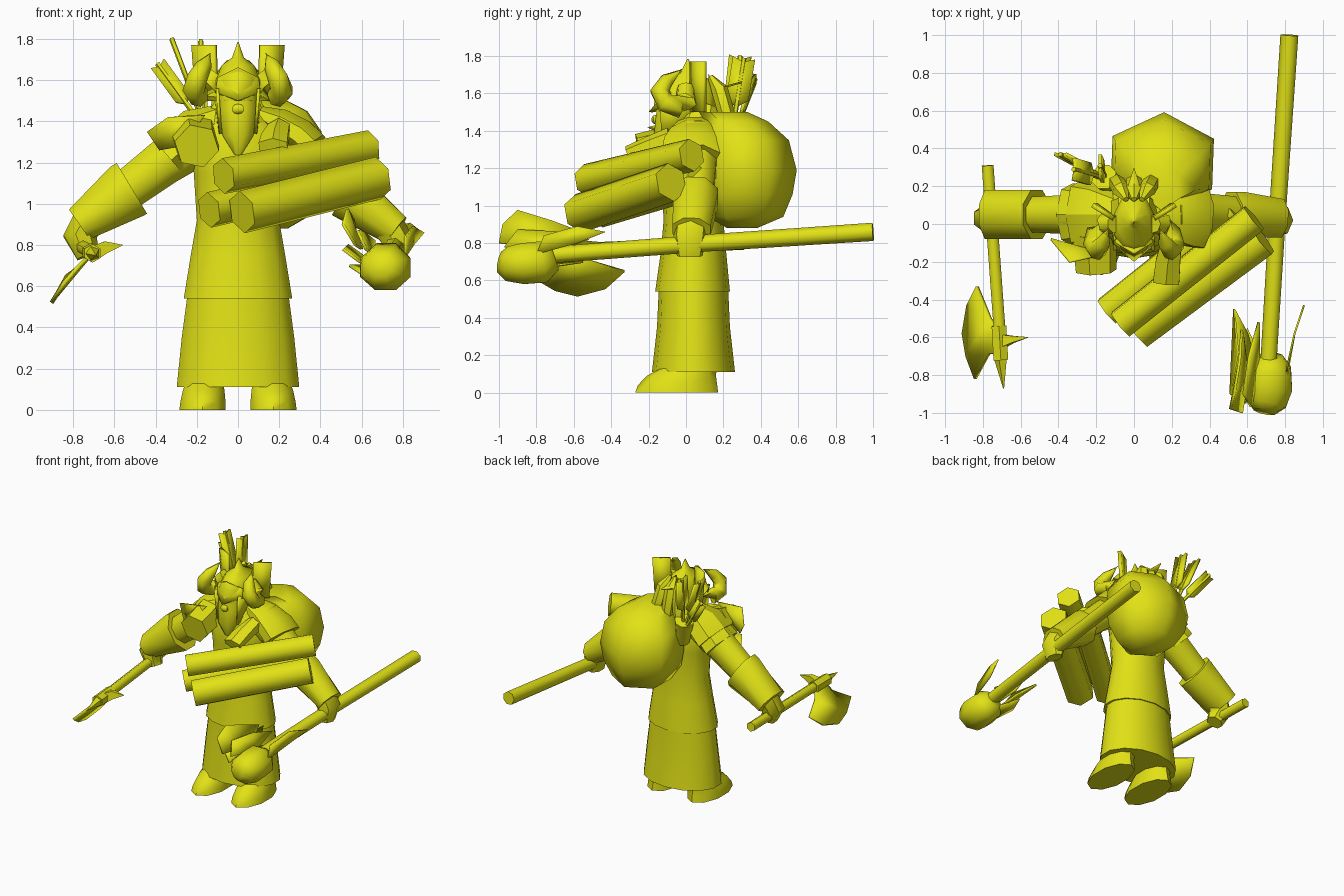
import bpy, bmesh, math
from mathutils import Vector as V

mat = bpy.data.materials.new("yellow")
mat.diffuse_color = (0.76, 0.76, 0.008, 1)


def finish(name, bm, angle=35, thick=0):
    bmesh.ops.recalc_face_normals(bm, faces=bm.faces)
    me = bpy.data.meshes.new(name)
    bm.to_mesh(me)
    bm.free()
    me.shade_smooth()
    me.set_sharp_from_angle(angle=math.radians(angle))
    me.materials.append(mat)
    ob = bpy.data.objects.new(name, me)
    bpy.context.collection.objects.link(ob)
    if thick:
        m = ob.modifiers.new("thickness", 'SOLIDIFY')
        m.thickness, m.offset = thick, 0
    return ob


def tube(name, pts, n=8, rot=0.5, angle=50, level=False):
    """Loft of elliptical rings (x, y, z, radius, depth radius); level keeps rings horizontal."""
    bm, rings = bmesh.new(), []
    cs = [V(p[:3]) for p in pts]
    for i, p in enumerate(pts):
        t = (cs[min(i + 1, len(cs) - 1)] - cs[max(i - 1, 0)]).normalized()
        if level:
            t = V((0, 0, 1))
        ref = V((0, 1, 0)) if abs(t.y) < 0.75 else V((0, 0, 1))
        u = ref.cross(t).normalized()
        v = t.cross(u)
        ra, rb = p[3], p[-1]
        rings.append([bm.verts.new(cs[i] + u * ra * math.cos(a) + v * rb * math.sin(a))
                      for a in [(k + rot) * math.tau / n for k in range(n)]])
    for a, b in zip(rings, rings[1:]):
        for k in range(n):
            bm.faces.new((a[k], a[(k + 1) % n], b[(k + 1) % n], b[k]))
    bm.faces.new(rings[0])
    bm.faces.new(rings[-1])
    return finish(name, bm, angle)


def plate(name, pts, thick=0.012):
    bm = bmesh.new()
    bm.faces.new([bm.verts.new(p) for p in pts])
    return finish(name, bm, 20, thick)


def ball(name, c, s, seg=10, rings=7):
    bm = bmesh.new()
    bmesh.ops.create_uvsphere(bm, u_segments=seg, v_segments=rings, radius=1)
    for v in bm.verts:
        v.co = V((v.co.x * s[0] + c[0], v.co.y * s[1] + c[1], v.co.z * s[2] + c[2]))
    return finish(name, bm, 50)


# robe in two tiers, then chest
tube("robe_skirt", [(0, .04, .11, .305, .222), (0, .04, .35, .28, .195), (0, .04, .57, .25, .185)], 14)
tube("robe_tunic", [(0, .035, .54, .27, .2), (0, .04, .75, .235, .175), (0, .04, .92, .205, .16),
                    (0, .04, 1.15, .22, .17), (0, .04, 1.32, .25, .18), (0, .05, 1.42, .17, .14),
                    (0, .05, 1.48, .09, .1)], 14, level=True)

# boots, flat on the ground
for s in (-1, 1):
    tube("boot", [(s * .172, -.05, 0, .118, .222), (s * .17, -.045, .04, .115, .212),
                  (s * .167, -.025, .09, .107, .185), (s * .162, .02, .135, .095, .145),
                  (s * .155, .05, .2, .08, .1)], 10, level=True)

# faceted sack on the back
tube("sack", [(.18, .3, .88, .07, .08), (.16, .32, .94, .21, .2), (.15, .32, 1.06, .285, .25),
              (.15, .325, 1.19, .31, .267), (.15, .31, 1.35, .29, .24), (.16, .27, 1.45, .2, .17),
              (.15, .2, 1.5, .1, .13)], 6, 0.47, 75, True)

# bundle of logs carried under the arm
for a, b, r in (((-.07, -.53, 1.135), (.635, .03, 1.27), .088),
                ((.02, -.57, .96), (.68, -.08, 1.125), .105),
                ((-.14, -.46, .97), (.53, .075, 1.13), .088)):
    tube("log", [(*a, r), (*b, r)], 6, 0.2, 70)

# arms: sleeve, flared cuff, hand
tube("right_sleeve", [(-.17, .05, 1.33, .14, .13), (-.36, .05, 1.2, .12, .11), (-.56, .05, 1.05, .105, .1)], 8)
tube("right_cuff", [(-.515, .05, 1.075, .155, .14), (-.54, .05, 1.06, .155, .14), (-.77, .05, .9, .095, .14)], 8)
tube("right_hand", [(-.72, .05, .94, .08, .09), (-.77, .03, .84, .085, .08), (-.73, .02, .75, .06, .06)], 7)
tube("left_sleeve", [(.17, .05, 1.35, .14, .13), (.36, .06, 1.2, .11, .11), (.55, .05, 1.03, .1, .1)], 8)
tube("left_cuff", [(.515, .05, 1.05, .13, .13), (.55, .05, 1.03, .13, .13), (.77, .03, .87, .085, .11)], 8)
tube("left_hand", [(.71, .03, .92, .085, .09), (.765, .02, .83, .08, .09), (.755, .02, .73, .05, .07)], 7)

# shoulder armour: rolled guard and overlapping plates
tube("right_guard", [(-.2, -.25, 1.28, .11), (-.21, -.05, 1.32, .12)], 6, 0.2, 30)
for z, w, x in ((1.36, .15, -.2), (1.31, .13, -.25)):
    tube("right_pauldron", [(x - .09, .05, z - .08, .11, w + .04), (x, .05, z, .11, w + .02),
                            (x + .14, .05, z + .08, .05, w - .06)], 7, angle=30)
plate("right_pauldron_flap", [(-.34, -.2, 1.42), (-.44, -.08, 1.35), (-.38, -.12, 1.26), (-.27, -.19, 1.28),
                              (-.16, -.16, 1.43)])
tube("left_pauldron", [(.36, .03, 1.27, .09, .17), (.3, .04, 1.33, .09, .17), (.2, .05, 1.39, .08, .14),
                       (.1, .05, 1.44, .04, .1)], 8, angle=30)
tube("left_guard", [(.17, -.31, 1.28, .08, .04), (.18, -.2, 1.32, .075, .05), (.2, -.08, 1.36, .06)], 6, angle=30)
tube("collar", [(0, .06, 1.38, .2, .18), (0, .07, 1.47, .13, .14), (0, .1, 1.55, .09, .1)], 8, angle=30)

# head: face, beard, helmet with peak and spike
ball("nose", (0, -.165, 1.46), (.035, .02, .025), 6, 5)
tube("beard", [(0, -.13, 1.24, .02, .015), (0, -.12, 1.33, .08, .06), (0, -.08, 1.46, .1, .09),
               (0, -.06, 1.54, .1, .1)], 8, level=True)
tube("helmet", [(0, -.01, 1.5, .11, .165), (0, 0, 1.6, .112, .165), (0, .01, 1.67, .085, .125),
                (0, .01, 1.71, .03, .04), (0, .01, 1.785, .003, .003)], 10, level=True)
plate("helmet_brow", [(-.11, -.1, 1.54), (-.1, -.09, 1.61), (0, -.15, 1.66), (.1, -.09, 1.61),
                      (.11, -.1, 1.54), (0, -.19, 1.5)], .02)
for s in (-1, 1):
    plate("cheek_guard", [(s * .1, -.14, 1.56), (s * .105, .03, 1.56), (s * .1, .02, 1.44), (s * .085, -.13, 1.34)],
          .015)
    # curled horn and tall side plate
    tube("horn", [(s * .1, .0, 1.63, .05), (s * .15, .0, 1.56, .06), (s * .195, -.05, 1.53, .062),
                  (s * .215, -.11, 1.55, .055), (s * .195, -.14, 1.61, .052), (s * .165, -.1, 1.67, .04),
                  (s * .135, -.02, 1.73, .003)], 7, angle=60)
    plate("side_plate", [(s * .1, .03, 1.5), (s * .11, .03, 1.77), (s * .22, .1, 1.77), (s * .2, .1, 1.5)], .025)

# hair braids falling behind the helmet
for x in (-.07, 0, .07):
    tube("braid", [(x * .6, .13, 1.69, .015), (x, .18, 1.62, .045), (x * 1.3, .22, 1.48, .045),
                   (x * 1.5, .23, 1.36, .015)], 6, angle=30)
plate("crest_feather", [(-.05, .15, 1.62), (0, .3, 1.66), (.05, .15, 1.62), (0, .12, 1.7)])

# quiver and arrows with crossed feathers
tube("quiver", [(-.11, .2, 1.25, .05), (-.16, .25, 1.44, .07)], 8)
for tip, wide in (((-.39, .37, 1.68), True), ((-.32, .29, 1.8), False), ((-.18, .31, 1.79), False)):
    a, b = V((-.15, .24, 1.35)), V(tip)
    tube("arrow_shaft", [(*a, .014), (*b, .014)], 5)
    d = b - a
    side = d.cross(V((0, 1, 0))).normalized()
    w = side * .04 if wide else d.cross(side).normalized() * .06
    p = [a + d * f for f in (.4, .5, .95, 1)]
    plate("arrow_feather", [p[0], p[1] + w, p[3] + w, p[2], p[3] - w, p[1] - w], .018)

# axe in the right hand
tube("axe_handle", [(-.775, .31, .8, .036), (-.7, -.72, .76, .036)], 6, angle=70)
tube("axe_front_spike", [(-.705, -.7, .76, .04), (-.69, -.87, .75, .003)], 5, angle=30)
tube("axe_socket", [(-.715, -.54, .765, .045), (-.705, -.72, .76, .045)], 6, angle=30)
plate("axe_blade", [(-.72, -.56, .76), (-.76, -.5, .7), (-.83, -.33, .65), (-.88, -.43, .56), (-.905, -.58, .52),
                    (-.885, -.7, .55), (-.84, -.82, .62), (-.77, -.69, .7), (-.71, -.68, .76)], .02)
tube("axe_back_spike", [(-.7, -.62, .76, .05, .05), (-.64, -.61, .79, .04, .025), (-.56, -.6, .8, .002)], 4, angle=20)

# war mace in the left hand: long shaft, bulb head, curved leaf blades
tube("mace_shaft", [(.825, 1, .86, .05), (.765, .1, .8, .047), (.71, -.8, .73, .045)], 7, angle=60)
tube("mace_head", [(.72, -.7, .72, .07, .07), (.72, -.76, .7, .12, .12), (.715, -.87, .69, .133, .118),
                   (.7, -.95, .69, .115, .1), (.69, -.995, .7, .06, .06)], 8, angle=60)
plate("mace_leaf_inner", [(.57, -1, .8), (.51, -.98, .9), (.53, -.9, .975), (.56, -.72, .92), (.57, -.56, .86),
                          (.58, -.62, .81), (.6, -.8, .78)], .015)
plate("mace_leaf_side", [(.59, -.95, .72), (.51, -.9, .78), (.55, -.68, .82), (.53, -.45, .8), (.6, -.58, .75),
                         (.64, -.72, .7)], .015)
plate("mace_leaf_upper", [(.62, -.97, .78), (.58, -.9, .87), (.61, -.7, .86), (.66, -.52, .82), (.66, -.72, .75)],
      .015)
plate("mace_leaf_outer", [(.81, -.8, .74), (.81, -.76, .84), (.85, -.58, .89), (.9, -.43, .86), (.85, -.58, .8)],
      .01)
plate("mace_leaf_lower", [(.6, -.82, .66), (.54, -.7, .7), (.6, -.55, .7), (.67, -.7, .68)], .012)
